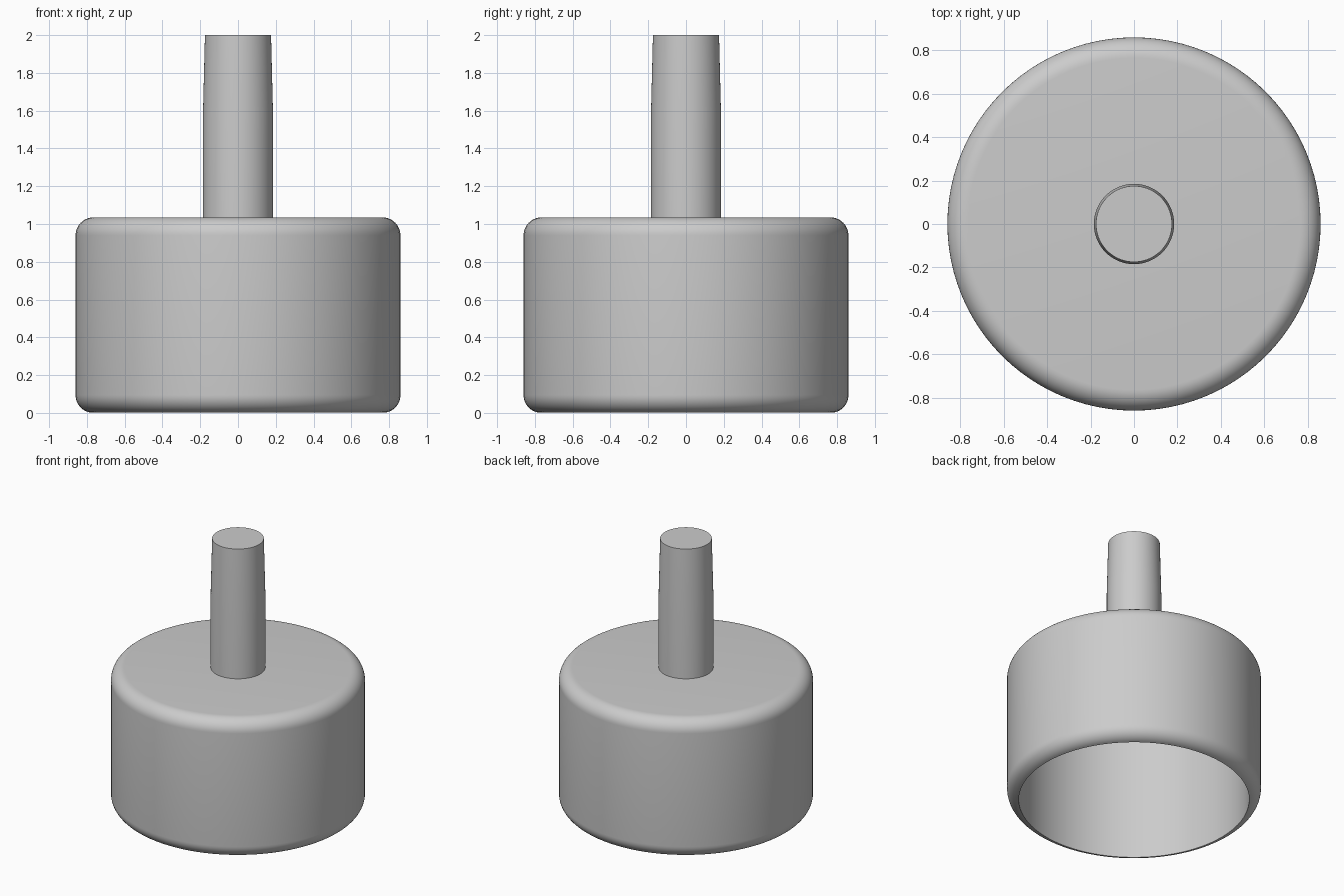
import bpy
import math

cube = bpy.data.objects.get("Cube")
if cube:
    bpy.data.objects.remove(cube, do_unlink=True)

SEGMENTS = 96
R_OUT, R_IN, FILLET = 0.86, 0.78, 0.095
CUP_TOP, CEILING = 1.035, 0.95

# Single grey finish
grey = bpy.data.materials.new("plain_grey")
grey.use_nodes = True
colour = (0.6, 0.6, 0.6, 1)
grey.diffuse_color = colour
grey.node_tree.nodes["Principled BSDF"].inputs["Base Color"].default_value = colour


def arc(cx, cz, radius, start, end, steps=10):
    """Points along a circular arc in the profile plane."""
    angles = [math.radians(start + (end - start) * i / steps) for i in range(steps + 1)]
    return [(cx + radius * math.cos(a), cz + radius * math.sin(a)) for a in angles]


def lathe(name, profile):
    """Revolve a profile about z; points on the axis become single poles."""
    verts, rings, faces = [], [], []
    for r, z in profile:
        count = 1 if r == 0 else SEGMENTS
        rings.append(range(len(verts), len(verts) + count))
        for i in range(count):
            a = math.tau * i / SEGMENTS
            verts.append((r * math.cos(a), r * math.sin(a), z))
    for low, high in zip(rings, rings[1:]):
        for i in range(SEGMENTS):
            j = (i + 1) % SEGMENTS
            if len(low) == 1:
                faces.append((low[0], high[j], high[i]))
            elif len(high) == 1:
                faces.append((low[i], low[j], high[0]))
            else:
                faces.append((low[i], low[j], high[j], high[i]))
    mesh = bpy.data.meshes.new(name)
    mesh.from_pydata(verts, [], faces)
    mesh.materials.append(grey)
    obj = bpy.data.objects.new(name, mesh)
    bpy.context.collection.objects.link(obj)
    bpy.ops.object.select_all(action="DESELECT")
    obj.select_set(True)
    bpy.context.view_layer.objects.active = obj
    bpy.ops.object.shade_smooth_by_angle(angle=math.radians(35))
    return obj


# Hollow cup, open below, with rounded outer rims
centre = R_OUT - FILLET
lathe("hollow_cup",
      [(0, CEILING), (R_IN, CEILING), (R_IN, 0.001)]
      + arc(centre, FILLET, FILLET, -80, 0)
      + arc(centre, CUP_TOP - FILLET, FILLET, 0, 90)
      + [(0, CUP_TOP)])

# Solid shank, slightly tapered towards its flat end
lathe("shank", [(0, CUP_TOP - 0.04), (0.185, CUP_TOP - 0.04), (0.185, 1.6),
                (0.175, 2), (0, 2)])
